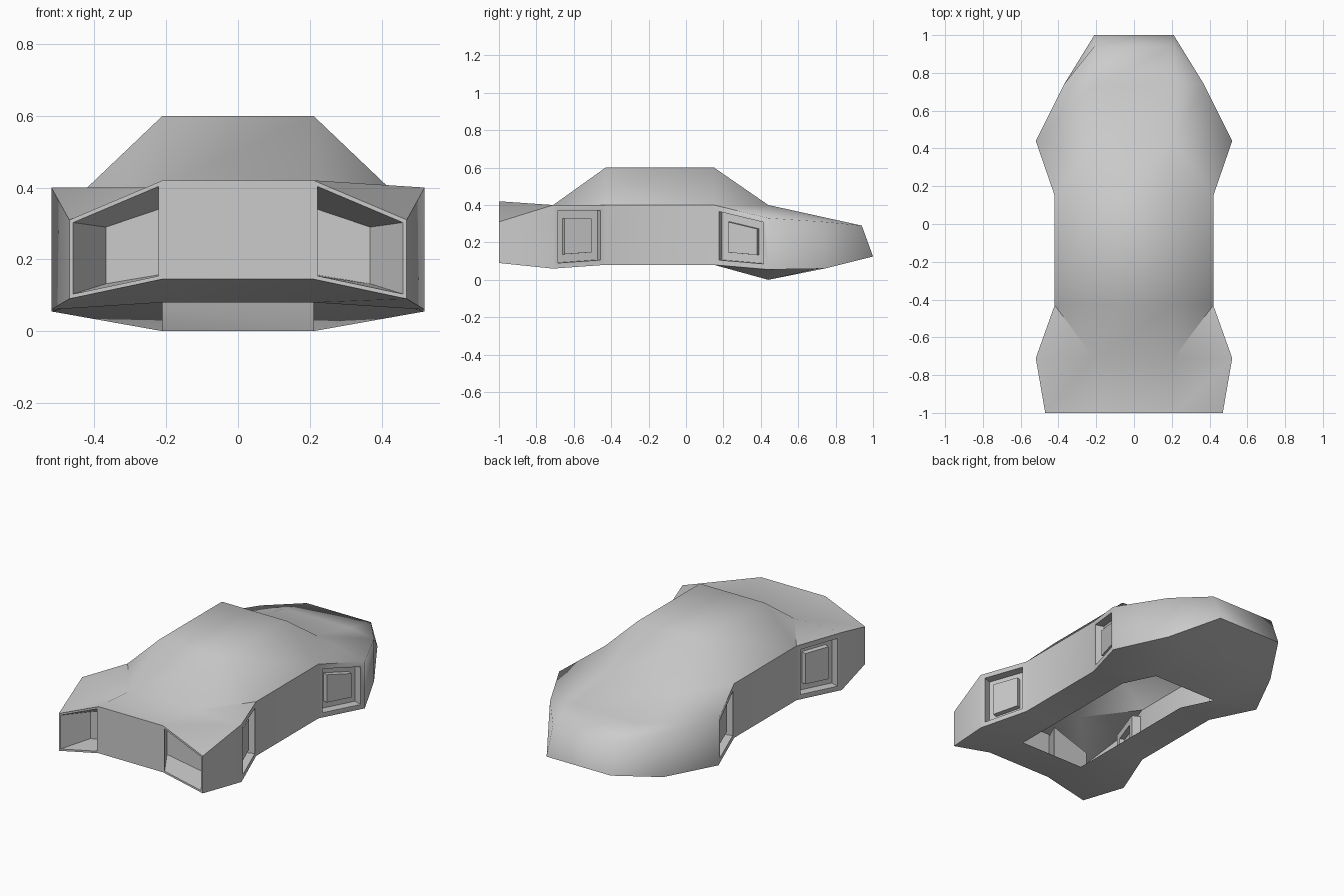
import bpy, bmesh, math
from mathutils import Vector

cube = bpy.data.objects.get("Cube")
if cube:
    bpy.data.objects.remove(cube)


def make_material(name, colour):
    mat = bpy.data.materials.new(name)
    mat.use_nodes = True
    mat.diffuse_color = colour
    mat.node_tree.nodes["Principled BSDF"].inputs["Base Color"].default_value = colour
    return mat


grey = make_material("light grey", (0.6, 0.6, 0.6, 1))

# Cross-sections from nose to tail: top inner, top outer, bottom outer, bottom inner
NOSE, COWL, ROOF_FRONT, ROOF_REAR, DECK, HIP, TAIL = range(7)
sections = [
    [(.21, -1, .42), (.47, -1, .31), (.47, -1, .09), (.21, -1, .145)],
    [(.21, -.71, .4), (.52, -.71, .4), (.52, -.71, .06), (.21, -.71, .08)],
    [(.21, -.43, .6), (.42, -.43, .4), (.42, -.43, .08), (.21, -.43, .08)],
    [(.21, .15, .6), (.42, .15, .4), (.42, .15, .08), (.21, .15, .08)],
    [(.21, .44, .4), (.52, .44, .33), (.52, .44, .055), (.21, .44, 0)],
    [(.21, .74, .334), (.37, .74, .31), (.37, .74, .06), (.21, .74, .067)],
    [(.21, .94, .29), (.21, .94, .29), (.21, 1, .125), (.21, 1, .125)],
]

bm = bmesh.new()
rings = []
for half in sections:
    mirrored = [(-x, y, z) for x, y, z in reversed(half)]
    rings.append([bm.verts.new(p) for p in half + mirrored])

# Skin between sections, leaving the underside of the cabin open
windows = []
for s in range(TAIL):
    a, b = rings[s], rings[s + 1]
    for i in range(8):
        j = (i + 1) % 8
        if i == 3 and COWL <= s < DECK:
            continue
        if i in (0, 6) and s in (COWL, ROOF_REAR):
            # Screen pillars: split from cabin shoulder to hood or deck
            if (i == 0) == (s == COWL):
                bm.faces.new((a[i], a[j], b[j]))
                bm.faces.new((a[i], b[j], b[i]))
            else:
                bm.faces.new((a[i], a[j], b[i]))
                bm.faces.new((a[j], b[j], b[i]))
            continue
        face = bm.faces.new((a[i], a[j], b[j], b[i]))
        if i in (1, 5) and s in (COWL, ROOF_REAR):
            windows.append(face)

# Nose panels and tail panel
nose, tail = rings[NOSE], rings[TAIL]
bm.faces.new([nose[i] for i in (7, 4, 3, 0)])
lamps = [bm.faces.new([nose[i] for i in k]) for k in ((0, 3, 2, 1), (6, 5, 4, 7))]
bm.faces.new([tail[i] for i in (0, 3, 4, 7)])
bm.normal_update()


def inset(faces, thickness, depth=0.0):
    bmesh.ops.inset_individual(bm, faces=faces, thickness=thickness,
                               depth=depth, use_even_offset=True)
    bm.normal_update()


# Side recesses, each with a raised pane
inset(windows, .028)
inset(windows, .001, -.05)
inset(windows, .042)
inset(windows, .001, .03)

# Lamp recesses, tapering inwards
inset(lamps, .011)
inset(lamps, .001, -.15)
for face in lamps:
    centre = face.calc_center_median()
    for v in face.verts:
        v.co.x -= math.copysign(.09, centre.x)
        v.co.z = centre.z + (v.co.z - centre.z) * .8

bmesh.ops.remove_doubles(bm, verts=bm.verts, dist=.0001)

# Smooth the bodywork, rounding the tail rim but keeping panel edges sharp
for face in bm.faces:
    face.smooth = True
for e in bm.edges:
    mid = (e.verts[0].co + e.verts[1].co) / 2
    tail_rim = min(v.co.y for v in e.verts) > .43 and mid.z > .15
    e.smooth = e.is_manifold and (tail_rim or e.calc_face_angle(0) < math.radians(45))

mesh = bpy.data.meshes.new("vehicle_body")
bm.to_mesh(mesh)
bm.free()
mesh.materials.append(grey)
body = bpy.data.objects.new("vehicle_body", mesh)
bpy.context.collection.objects.link(body)
